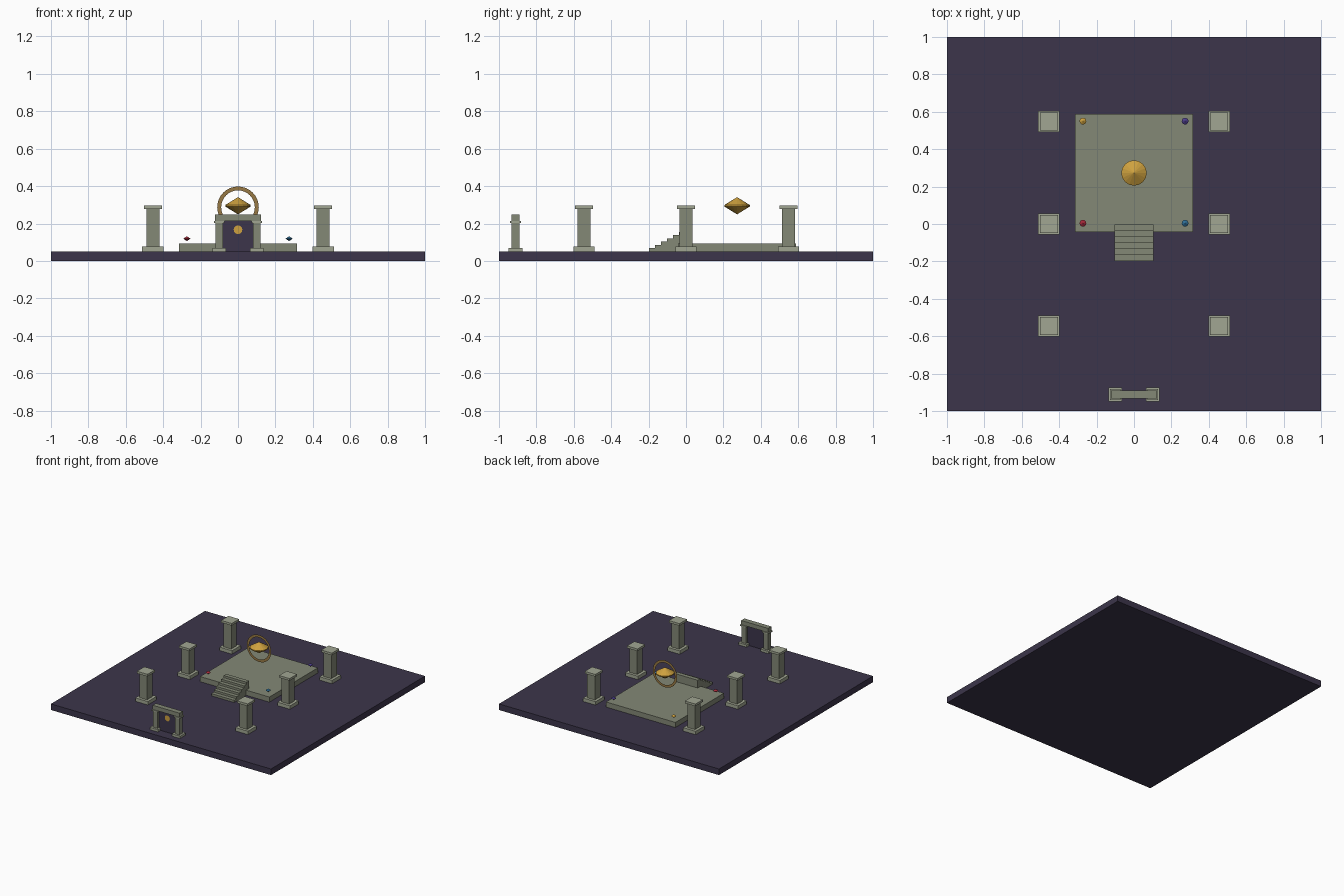
import bpy, bmesh, math

if "Cube" in bpy.data.objects:
    bpy.data.objects.remove(bpy.data.objects["Cube"])


def material(name, rgb):
    m = bpy.data.materials.new(name)
    m.diffuse_color = [(c / 255) ** 2.2 for c in rgb] + [1]
    m.use_nodes = True
    m.node_tree.nodes["Principled BSDF"].inputs["Base Color"].default_value = m.diffuse_color
    return m


DARK = material("dark_slate", (62, 56, 76))
STONE = material("stone", (130, 135, 117))
LIGHT = material("light_stone", (160, 165, 145))
GOLD = material("gold", (205, 160, 65))
BRONZE = material("bronze", (150, 120, 70))
RED = material("red", (165, 45, 60))
BLUE = material("blue", (50, 110, 150))
PURPLE = material("purple", (80, 65, 140))


def finish(name, bm, mat):
    me = bpy.data.meshes.new(name)
    bm.to_mesh(me)
    bm.free()
    me.materials.append(mat)
    ob = bpy.data.objects.new(name, me)
    bpy.context.collection.objects.link(ob)
    return ob


def box(name, x, y, z, mat):
    """Box from (min, max) ranges."""
    bm = bmesh.new()
    bmesh.ops.create_cube(bm, size=1)
    for v in bm.verts:
        v.co = [r[0] + (c + 0.5) * (r[1] - r[0]) for c, r in zip(v.co, (x, y, z))]
    return finish(name, bm, mat)


def block(name, cx, cy, w, d, z0, z1, mat):
    return box(name, (cx - w / 2, cx + w / 2), (cy - d / 2, cy + d / 2), (z0, z1), mat)


def gem(name, x, y, z, r, h, band, mat, n=16):
    """Faceted double cone with a thin girdle."""
    bm = bmesh.new()
    rings = []
    for dz in (-band, band):
        rings.append([bm.verts.new((x + r * math.cos(2 * math.pi * i / n),
                                    y + r * math.sin(2 * math.pi * i / n), z + dz))
                      for i in range(n)])
    low, high = bm.verts.new((x, y, z - h)), bm.verts.new((x, y, z + h))
    for i in range(n):
        j = (i + 1) % n
        bm.faces.new((rings[0][j], rings[0][i], low))
        bm.faces.new((rings[0][i], rings[0][j], rings[1][j], rings[1][i]))
        bm.faces.new((rings[1][i], rings[1][j], high))
    return finish(name, bm, mat)


def flat_ring(name, y, z, r0, r1, mat, n=32):
    """Upright paper-thin ring (a disc when r0 is 0) facing -y."""
    bm = bmesh.new()
    angles = [2 * math.pi * i / n for i in range(n)]
    outer, inner = [[bm.verts.new((r * math.cos(a), y, z + r * math.sin(a))) for a in angles]
                    if r else None for r in (r1, r0)]
    if inner:
        for i in range(n):
            j = (i + 1) % n
            bm.faces.new((inner[i], outer[i], outer[j], inner[j]))
    else:
        bm.faces.new(outer)
    return finish(name, bm, mat)


# Ground and raised platform
box("ground_slab", (-1, 1), (-1, 1), (0, 0.05), DARK)
box("platform", (-0.315, 0.315), (-0.042, 0.588), (0.05, 0.092), STONE)

# Stairs, one solid block per step
for i in range(6):
    y0 = -0.198 + i * 0.032
    box("stair_step", (-0.104, 0.104), (y0, y0 + 0.034), (0.05, 0.068 + i * 0.0175), STONE)

# Six pillars
for x in (-0.455, 0.455):
    for y in (-0.545, 0.0, 0.548):
        block("pillar_base", x, y, 0.114, 0.114, 0.05, 0.078, LIGHT)
        block("pillar_shaft", x, y, 0.07, 0.07, 0.078, 0.278, STONE)
        block("pillar_cap", x, y, 0.096, 0.096, 0.278, 0.296, LIGHT)

# Gate with dark doorway and gold emblem disc
GY = -0.912
for x in (-0.1, 0.1):
    block("gate_base", x, GY, 0.074, 0.074, 0.05, 0.069, LIGHT)
    block("gate_post", x, GY, 0.042, 0.042, 0.069, 0.204, STONE)
    block("gate_cap", x, GY, 0.058, 0.058, 0.204, 0.214, LIGHT)
block("gate_lintel", 0, GY, 0.244, 0.042, 0.214, 0.248, STONE)
block("gate_doorway", 0, GY, 0.16, 0.004, 0.05, 0.214, DARK)
flat_ring("gate_emblem", GY - 0.006, 0.167, 0, 0.023, GOLD)

# Floating centre gem and its halo ring
gem("centre_gem", 0, 0.273, 0.295, 0.068, 0.046, 0.004, GOLD)
flat_ring("halo_ring", 0.273, 0.287, 0.09, 0.111, BRONZE)

# Small corner gems
for x, y, mat in ((-0.273, 0.004, RED), (0.273, 0.004, BLUE),
                  (-0.273, 0.55, GOLD), (0.273, 0.55, PURPLE)):
    gem("corner_gem", x, y, 0.119, 0.018, 0.013, 0.001, mat)
